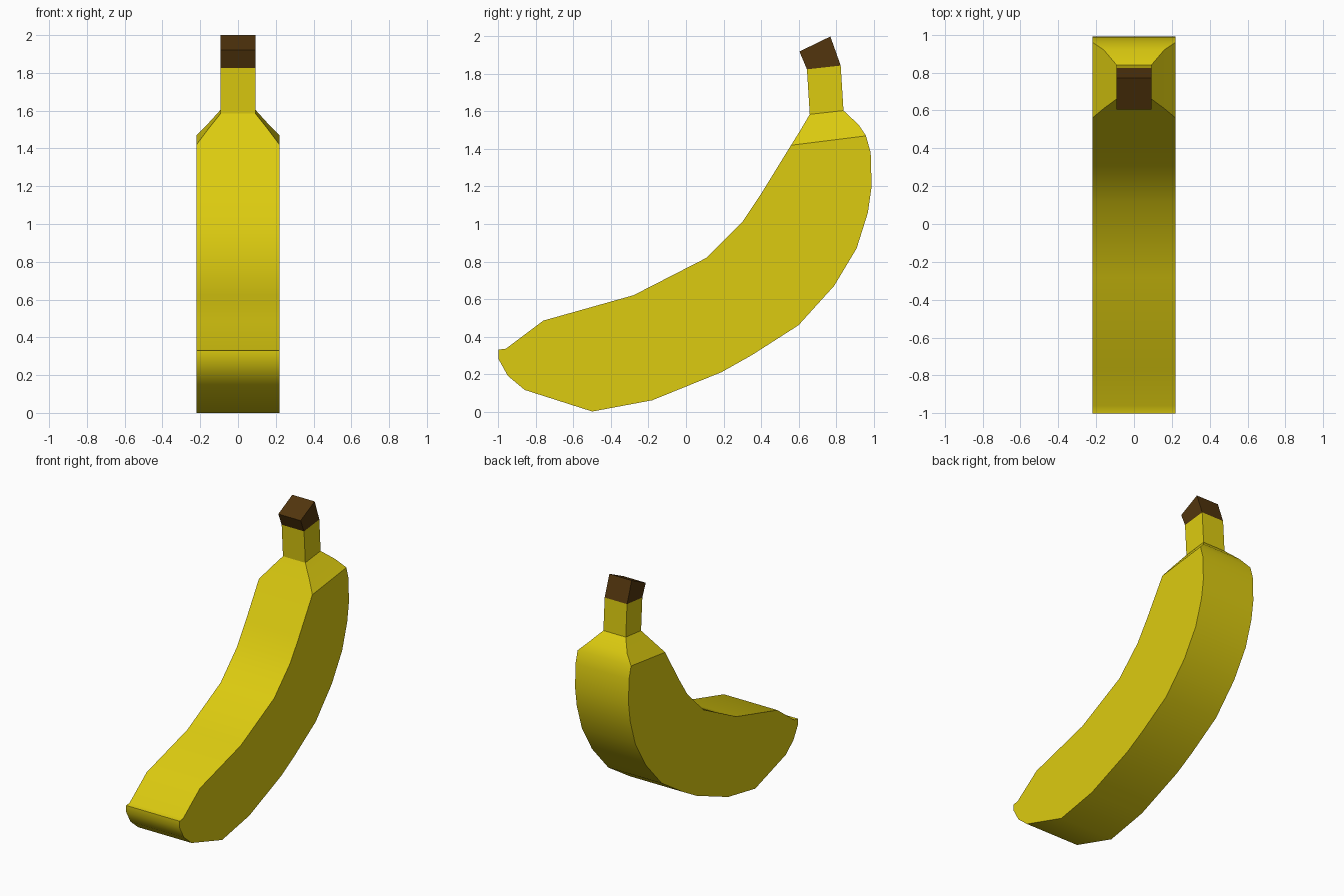
import bpy, bmesh, math

if "Cube" in bpy.data.objects:
    bpy.data.objects.remove(bpy.data.objects["Cube"])

W = 0.22          # half width of the body
S = 0.092         # half width of the stem

# side outline (y, z): inner curve tip -> neck, outer curve neck -> tip
INNER = [(-0.96, 0.335), (-0.76, 0.485), (-0.28, 0.62), (0.11, 0.82),
         (0.30, 1.01), (0.40, 1.16), (0.56, 1.42)]
OUTER = [(0.96, 1.47), (0.985, 1.38), (0.99, 1.20), (0.97, 1.06), (0.91, 0.87),
         (0.79, 0.67), (0.60, 0.46), (0.35, 0.30), (0.19, 0.21), (-0.18, 0.06),
         (-0.50, 0.0), (-0.86, 0.115), (-0.95, 0.19), (-1.0, 0.28), (-1.0, 0.33)]
# rings above the body: half width, inner point, outer point
SHOULDER = [(0.16, (0.61, 1.50), (0.92, 1.53)), (S, (0.66, 1.585), (0.84, 1.605))]
STEM = [(S, (0.66, 1.585), (0.84, 1.605)), (S, (0.645, 1.825), (0.825, 1.845))]
TIP = [(S, (0.645, 1.825), (0.825, 1.845)), (S, (0.605, 1.92), (0.77, 2.0))]


def material(name, color):
    m = bpy.data.materials.new(name)
    m.diffuse_color = (*color, 1)
    m.use_nodes = True
    m.node_tree.nodes["Principled BSDF"].inputs["Base Color"].default_value = m.diffuse_color
    return m


def ring(bm, w, a, b):
    return [bm.verts.new((x, *p)) for x, p in ((-w, a), (w, a), (w, b), (-w, b))]


def bridge(bm, r0, r1):
    for i in range(4):
        j = (i + 1) % 4
        bm.faces.new((r0[i], r0[j], r1[j], r1[i]))


def finish(bm, name, mat):
    bmesh.ops.recalc_face_normals(bm, faces=bm.faces)
    me = bpy.data.meshes.new(name)
    bm.to_mesh(me)
    bm.free()
    me.materials.append(mat)
    ob = bpy.data.objects.new(name, me)
    bpy.context.collection.objects.link(ob)
    bpy.ops.object.select_all(action='DESELECT')
    ob.select_set(True)
    bpy.context.view_layer.objects.active = ob
    bpy.ops.object.shade_smooth_by_angle(angle=math.radians(32))
    return ob


def block(name, rings, mat):
    bm = bmesh.new()
    r0, r1 = (ring(bm, *r) for r in rings)
    bridge(bm, r0, r1)
    bm.faces.new(r0)
    bm.faces.new(r1)
    return finish(bm, name, mat)


yellow = material("peel_yellow", (0.72, 0.60, 0.005))
brown = material("stem_brown", (0.085, 0.036, 0.004))

# curved body: flat-sided outline, open at the neck, closed by tapering shoulder rings
bm = bmesh.new()
outline = INNER + OUTER
left, right = ([bm.verts.new((x, *p)) for p in outline] for x in (-W, W))
bm.faces.new(left)
bm.faces.new(right)
n, k = len(outline), len(INNER) - 1
for i in range(n):
    if i != k:
        j = (i + 1) % n
        bm.faces.new((left[i], left[j], right[j], right[i]))
last = [left[k], right[k], right[k + 1], left[k + 1]]
for r in SHOULDER:
    new = ring(bm, *r)
    bridge(bm, last, new)
    last = new
bm.faces.new(last)
finish(bm, "body", yellow)

# stem and its cut brown end
block("stem", STEM, yellow)
block("stem_tip", TIP, brown)
